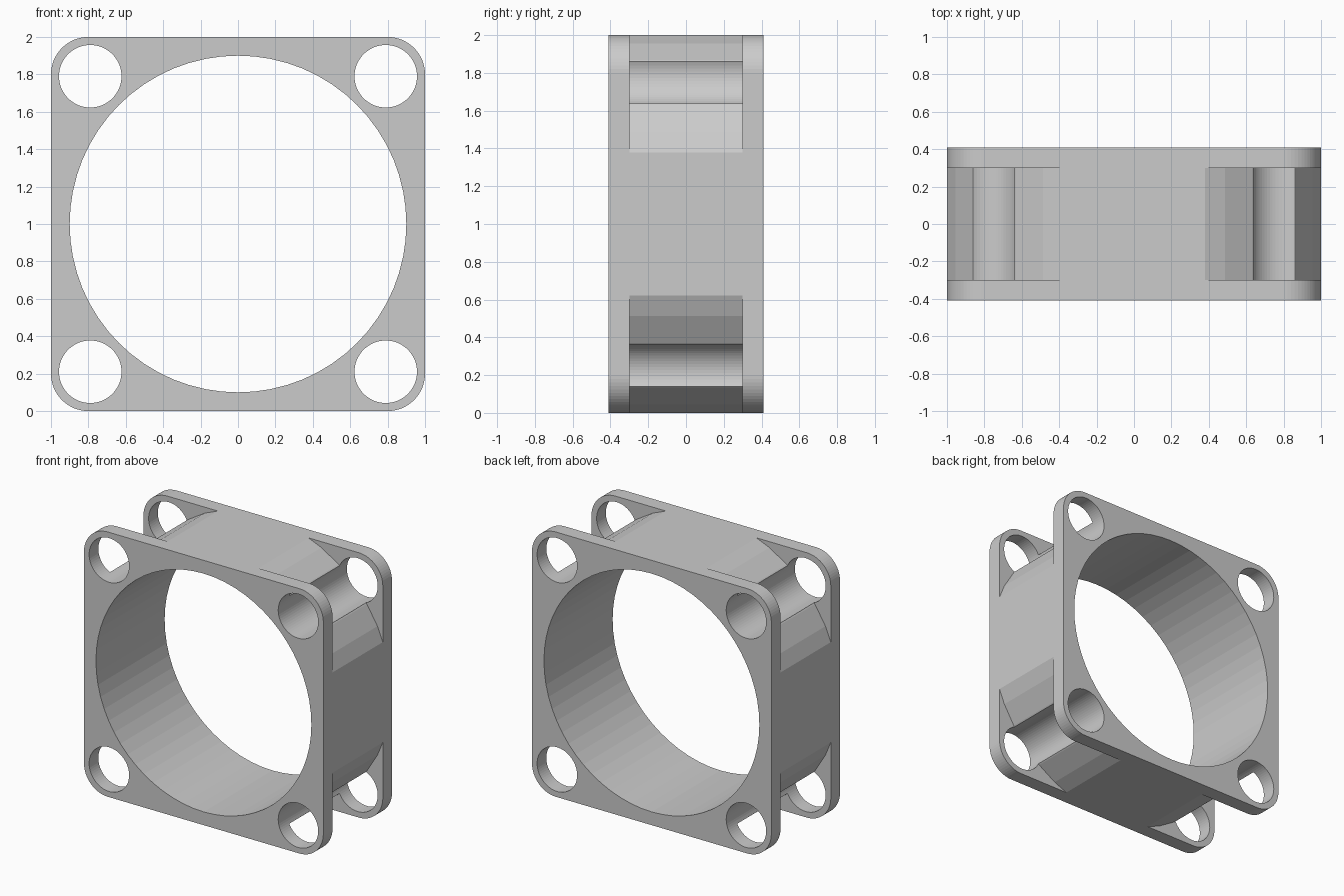
import bpy, bmesh, math

cube = bpy.data.objects.get("Cube")
if cube:
    bpy.data.objects.remove(cube, do_unlink=True)

HALF, DEPTH, GAP = 1.0, 0.82, 0.6
CORNER_R, BORE_R, DRUM_R = 0.2, 0.9, 1.072
HOLE_R, HOLE_POS = 0.167, 0.79

grey = bpy.data.materials.new("plain grey")
grey.use_nodes = True
colour = (0.6, 0.6, 0.6, 1)
grey.diffuse_color = colour
grey.node_tree.nodes["Principled BSDF"].inputs["Base Color"].default_value = colour


def arc(cx, cz, radius, start, sweep, count):
    """Points along an arc in the x-z plane, in degrees."""
    angles = [math.radians(start + sweep * i / count) for i in range(count + 1)]
    return [(cx + radius * math.cos(a), cz + radius * math.sin(a)) for a in angles]


def circle(cx, cz, radius, count):
    return arc(cx, cz, radius, 0, 360, count)[:-1]


def rounded_square(half, radius, count):
    c = half - radius
    signs = [(1, 1), (-1, 1), (-1, -1), (1, -1)]
    return [p for i, (sx, sz) in enumerate(signs)
            for p in arc(sx * c, sz * c, radius, 90 * i, 90, count)]


def prism(name, outline, depth):
    """Extrude an x-z outline along y, centred on y = 0, one unit up."""
    bm = bmesh.new()
    face = bm.faces.new([bm.verts.new((x, -depth / 2, z + HALF)) for x, z in outline])
    grown = bmesh.ops.extrude_face_region(bm, geom=[face])["geom"]
    verts = [g for g in grown if isinstance(g, bmesh.types.BMVert)]
    bmesh.ops.translate(bm, verts=verts, vec=(0, depth, 0))
    bmesh.ops.recalc_face_normals(bm, faces=bm.faces)
    mesh = bpy.data.meshes.new(name)
    bm.to_mesh(mesh)
    bm.free()
    obj = bpy.data.objects.new(name, mesh)
    bpy.context.collection.objects.link(obj)
    mesh.materials.append(grey)
    return obj


def cut(target, cutter):
    """Subtract the cutter from the target, then discard it."""
    cutter.hide_render = True
    mod = target.modifiers.new("cut", "BOOLEAN")
    mod.operation = "DIFFERENCE"
    mod.solver = "EXACT"
    mod.object = cutter
    bpy.context.view_layer.objects.active = target
    bpy.ops.object.modifier_apply(modifier=mod.name)
    bpy.data.objects.remove(cutter, do_unlink=True)


# Rounded square block
frame = prism("fan_frame", rounded_square(HALF, CORNER_R, 16), DEPTH)

# Corner recesses between the flanges, leaving a faceted drum
recess = prism("corner_recess", rounded_square(1.3, 0.1, 2), GAP)
cut(recess, prism("drum", circle(0, 0, DRUM_R, 40), 1.0))
cut(frame, recess)

# Central bore
cut(frame, prism("bore", circle(0, 0, BORE_R, 64), 1.2))

# Screw holes, which also groove the drum
for sx in (-1, 1):
    for sz in (-1, 1):
        cut(frame, prism("screw_hole", circle(sx * HOLE_POS, sz * HOLE_POS, HOLE_R, 64), 1.2))
